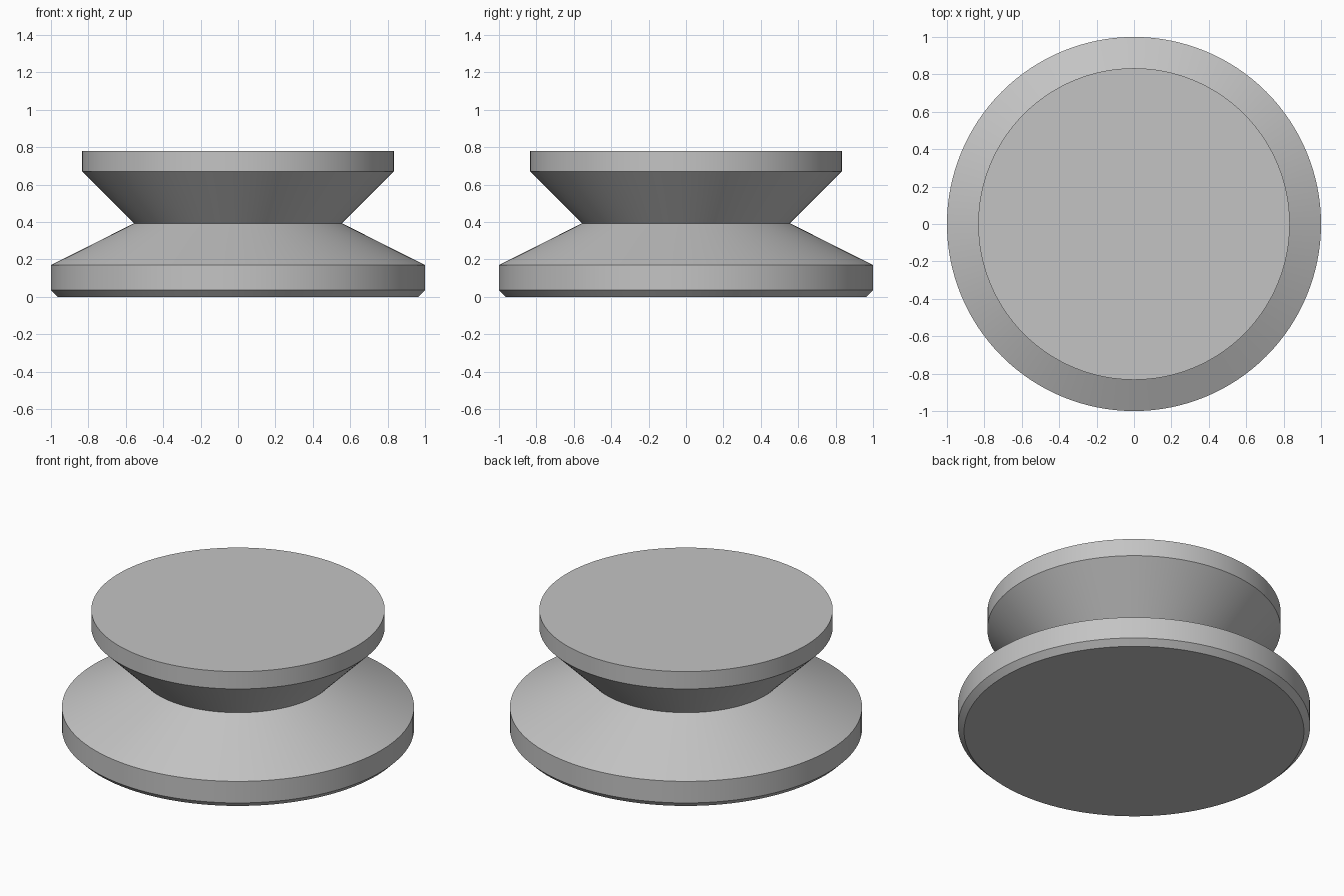
import bpy
import bmesh
import math

SEGMENTS = 128

cube = bpy.data.objects.get("Cube")
if cube:
    bpy.data.objects.remove(cube, do_unlink=True)

# Plain grey finish
GREY = (0.55, 0.55, 0.55, 1.0)
grey = bpy.data.materials.new("plain_grey")
grey.use_nodes = True
grey.diffuse_color = GREY
grey.node_tree.nodes["Principled BSDF"].inputs["Base Color"].default_value = GREY


def turned_part(name, profile):
    """Solid of revolution from (radius, height) points, capped at both ends."""
    bm = bmesh.new()
    rings = []
    for radius, z in profile:
        ring = []
        for i in range(SEGMENTS):
            a = math.tau * i / SEGMENTS
            ring.append(bm.verts.new((radius * math.cos(a), radius * math.sin(a), z)))
        rings.append(ring)
    for low, high in zip(rings, rings[1:]):
        for i in range(SEGMENTS):
            j = (i + 1) % SEGMENTS
            bm.faces.new((low[i], low[j], high[j], high[i]))
    bm.faces.new(rings[0][::-1])
    bm.faces.new(rings[-1])
    mesh = bpy.data.meshes.new(name)
    bm.to_mesh(mesh)
    bm.free()
    mesh.materials.append(grey)
    obj = bpy.data.objects.new(name, mesh)
    bpy.context.collection.objects.link(obj)
    bpy.ops.object.select_all(action="DESELECT")
    obj.select_set(True)
    bpy.context.view_layer.objects.active = obj
    bpy.ops.object.shade_smooth_by_angle(angle=math.radians(25))
    return obj


# Chamfered foot, straight rim, cone up to the waist, flare and flat head
turned_part("waisted_knob", [
    (0.965, 0.0),
    (1.0, 0.035),
    (1.0, 0.17),
    (0.555, 0.393),
    (0.833, 0.671),
    (0.833, 0.78),
])
